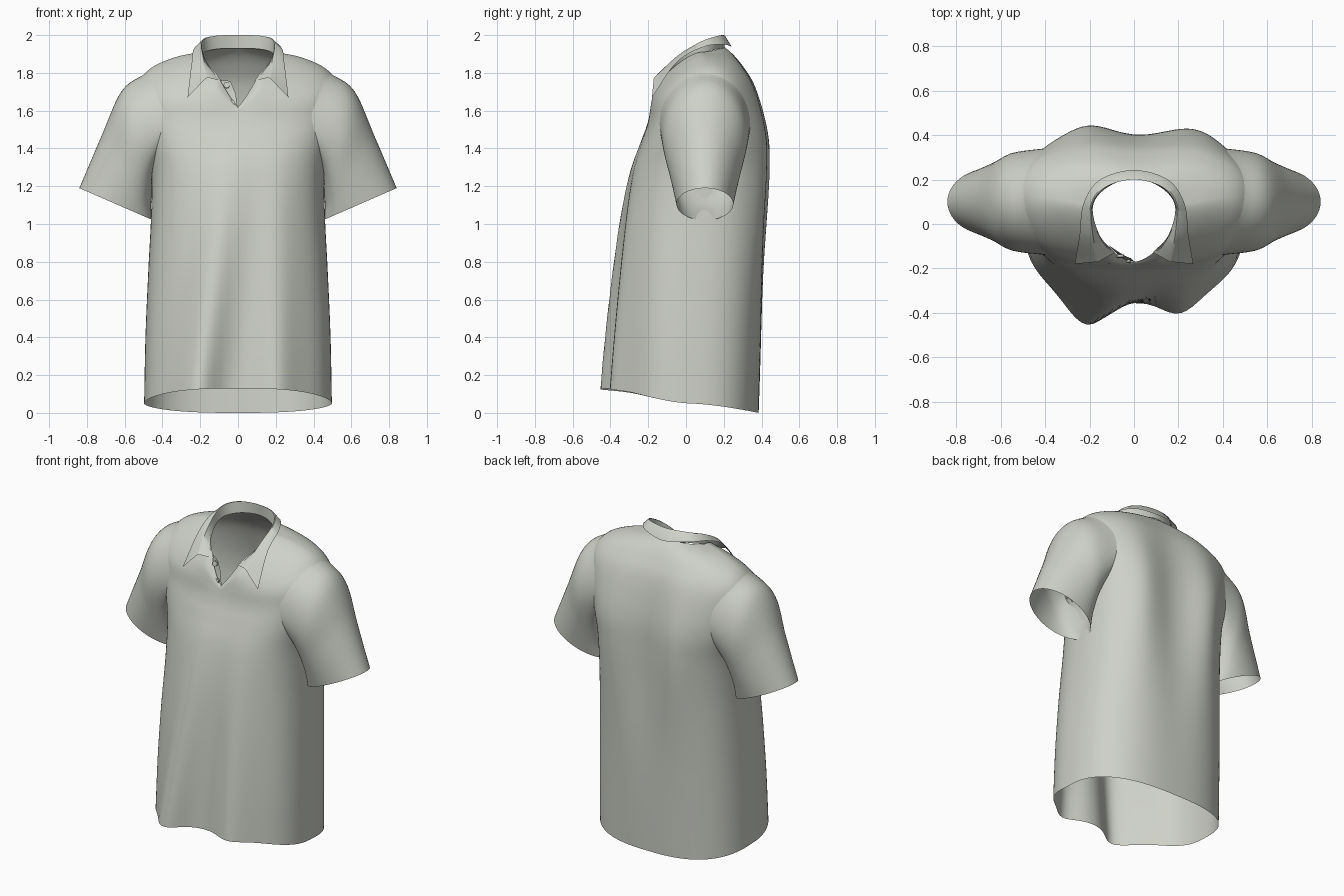
import bpy, bmesh, math
from mathutils import Vector
from mathutils.bvhtree import BVHTree

if "Cube" in bpy.data.objects:
    bpy.data.objects.remove(bpy.data.objects["Cube"])

fabric = bpy.data.materials.new("pale grey fabric")
fabric.diffuse_color = (0.62, 0.64, 0.58, 1)
fabric.use_nodes = True
fabric.node_tree.nodes["Principled BSDF"].inputs["Base Color"].default_value = fabric.diffuse_color


def spline(keys, t):
    """Catmull-Rom through equal-length keys, t from 0 to 1."""
    n = len(keys) - 1
    f = min(max(t, 0), 1) * n
    i = min(int(f), n - 1)
    u = f - i
    b, c = keys[i], keys[i + 1]
    a = keys[i - 1] if i else [2 * p - q for p, q in zip(b, c)]
    d = keys[i + 2] if i + 2 <= n else [2 * q - p for p, q in zip(b, c)]
    return [0.5 * (2 * q + (r - p) * u + (2 * p - 5 * q + 4 * r - s) * u * u
                   + (3 * q - p - 3 * r + s) * u ** 3) for p, q, r, s in zip(a, b, c, d)]


def loft(rows, closed=True, flip=False):
    bm = bmesh.new()
    vs = [[bm.verts.new(p) for p in row] for row in rows]
    n = len(rows[0])
    for lo, hi in zip(vs, vs[1:]):
        for j in range(n if closed else n - 1):
            k = (j + 1) % n
            q = (lo[j], lo[k], hi[k], hi[j])
            bm.faces.new(q[::-1] if flip else q)
    return bm


def finish(name, bm, angle=60):
    me = bpy.data.meshes.new(name)
    bm.to_mesh(me)
    bm.free()
    me.materials.append(fabric)
    me.shade_smooth()
    me.set_sharp_from_angle(angle=math.radians(angle))
    ob = bpy.data.objects.new(name, me)
    bpy.context.collection.objects.link(ob)
    return ob


# Body rings: half width, front y, side y, back y, front z, side z, back z, roundness, neck dip
RINGS = [
    (.497, -.35, .02, .385, .13, .05, .00, 2.6, 0),
    (.49, -.34, .03, .40, .42, .40, .38, 2.6, 0),
    (.475, -.325, .05, .415, .75, .75, .75, 2.6, 0),
    (.46, -.305, .08, .425, 1.05, 1.05, 1.05, 2.6, 0),
    (.46, -.275, .10, .43, 1.28, 1.28, 1.28, 2.7, 0),
    (.49, -.235, .11, .425, 1.43, 1.45, 1.45, 2.8, 0),
    (.52, -.202, .11, .40, 1.54, 1.60, 1.60, 2.7, 0),
    (.53, -.19, .11, .36, 1.62, 1.73, 1.74, 2.5, .04),
    (.465, -.185, .11, .31, 1.66, 1.822, 1.83, 2.3, .06),
    (.335, -.18, .10, .265, 1.70, 1.882, 1.89, 2.0, .09),
    (.20, -.17, .08, .215, 1.73, 1.91, 1.935, 1.65, .11),
]


def bump(x, centre, width):
    return math.exp(-((x - centre) / width) ** 2)


def body_point(t, a):
    w, yf, yc, yb, zf, zs, zb, n, dip = spline(RINGS, t)
    c, s = math.cos(a), math.sin(a)
    x = w * math.copysign(abs(c) ** (2 / n), c)
    e = abs(s) ** (2 / n)
    if s < 0:
        z = zs + (zf - zs) * e ** 1.5 - dip * max(0, 1 - abs(x) / .11)
        y = yc + (yf - yc) * e
        # hanging folds that widen from the chest to the hem
        k = min(max((1.5 - z) / 1.37, 0), 1)
        y -= e * k * (.125 * bump(x, -.02 - .2 * k, .12) + .07 * bump(x, .21, .11))
    else:
        z = zs + (zb - zs) * e ** 1.5
        y = yc + (yb - yc) * e
        # shoulder blade folds
        y += e * .03 * bump(z, 1.28, .45) * (bump(x, -.22, .12) + bump(x, .30, .12))
        y -= e * .03 * bump(z, 1.25, .6) * bump(x, .02, .14)
    return Vector((x, y, z))


SEG, LEV = 112, 70
body = loft([[body_point(i / LEV, 2 * math.pi * j / SEG) for j in range(SEG)]
             for i in range(LEV + 1)])
tree = BVHTree.FromBMesh(body)

# Armholes cut in the body, sleeves start on the same oval
AY, AZ, RY, RZ = .10, 1.53, .24, .27


def in_armhole(p):
    return abs(p.x) > .25 and ((p.y - AY) / RY) ** 2 + ((p.z - AZ) / RZ) ** 2 < .97


cut = [f for f in body.faces if all(in_armhole(v.co) for v in f.verts)]
bmesh.ops.delete(body, geom=cut, context='FACES')
finish("shirt_body", body)

# Sleeve rings: top x, top z, bottom x, bottom z, centre y, half depth
CUFFS = [
    (.615, 1.705, .455, 1.17, .10, .222),
    (.725, 1.46, .46, 1.09, .10, .185),
    (.84, 1.19, .45, 1.02, .10, .15),
]


def sleeve(side, name):
    n, steps = 56, 26
    columns = []
    for j in range(n):
        a = 2 * math.pi * j / n
        c, s = math.cos(a), -math.sin(a)
        y, z = AY + RY * s, AZ + RZ * c
        hit = tree.ray_cast(Vector((side * 1.5, y, z)), Vector((-side, 0, 0)))[0]
        keys = [(hit.x - side * .003 if hit else side * .42, y, z)]
        for tx, tz, bx, bz, yc, ry in CUFFS:
            keys.append((side * ((tx + bx) / 2 + c * (tx - bx) / 2), yc + ry * s,
                         (tz + bz) / 2 + c * (tz - bz) / 2))
        columns.append([spline(keys, i / steps) for i in range(steps + 1)])
    finish(name, loft(list(zip(*columns)), True, side < 0))


sleeve(1, "right_sleeve")
sleeve(-1, "left_sleeve")

# Collar: stand base, top fold and leaf edge, each from back centre to front
BASE = [(0, .205, 1.93), (.12, .165, 1.925), (.185, .08, 1.90), (.155, -.05, 1.835), (.085, -.128, 1.757)]
FOLD = [(0, .20, 2.0), (.13, .165, 1.995), (.19, .08, 1.965), (.185, -.05, 1.885), (.16, -.17, 1.775)]
EDGE = [(0, .243, 1.937), (.155, .198, 1.95), (.228, .09, 1.937), (.245, -.05, 1.855), (.267, -.18, 1.67)]


def collar_curve(keys):
    full = [(-x, y, z) for x, y, z in keys[:0:-1]] + keys
    return [Vector(spline(full, i / 64)) for i in range(65)]


base, fold, edge = map(collar_curve, (BASE, FOLD, EDGE))
rim = [f.lerp(e, .15) + Vector((0, 0, .006)) for f, e in zip(fold, edge)]
finish("collar", loft([base, fold, rim, edge], False), 50)

# Under placket filling the left of the neck opening
bm = loft([[(-.115, -.095, 1.765), (-.04, -.145, 1.757)],
           [(-.085, -.125, 1.69), (-.012, -.155, 1.69)],
           [(-.050, -.163, 1.59), (0, -.168, 1.60)]], False, True)
finish("under_placket", bm)

# Buttons
for i, p in enumerate([(-.06, -.145, 1.735), (-.032, -.168, 1.64)]):
    bpy.ops.mesh.primitive_cylinder_add(vertices=20, radius=.016, depth=.012, location=p,
                                        rotation=(math.radians(80), 0, 0))
    ob = bpy.context.object
    ob.name = f"button_{i + 1}"
    ob.data.materials.append(fabric)
    ob.data.shade_smooth()
    ob.data.set_sharp_from_angle(angle=math.radians(40))
